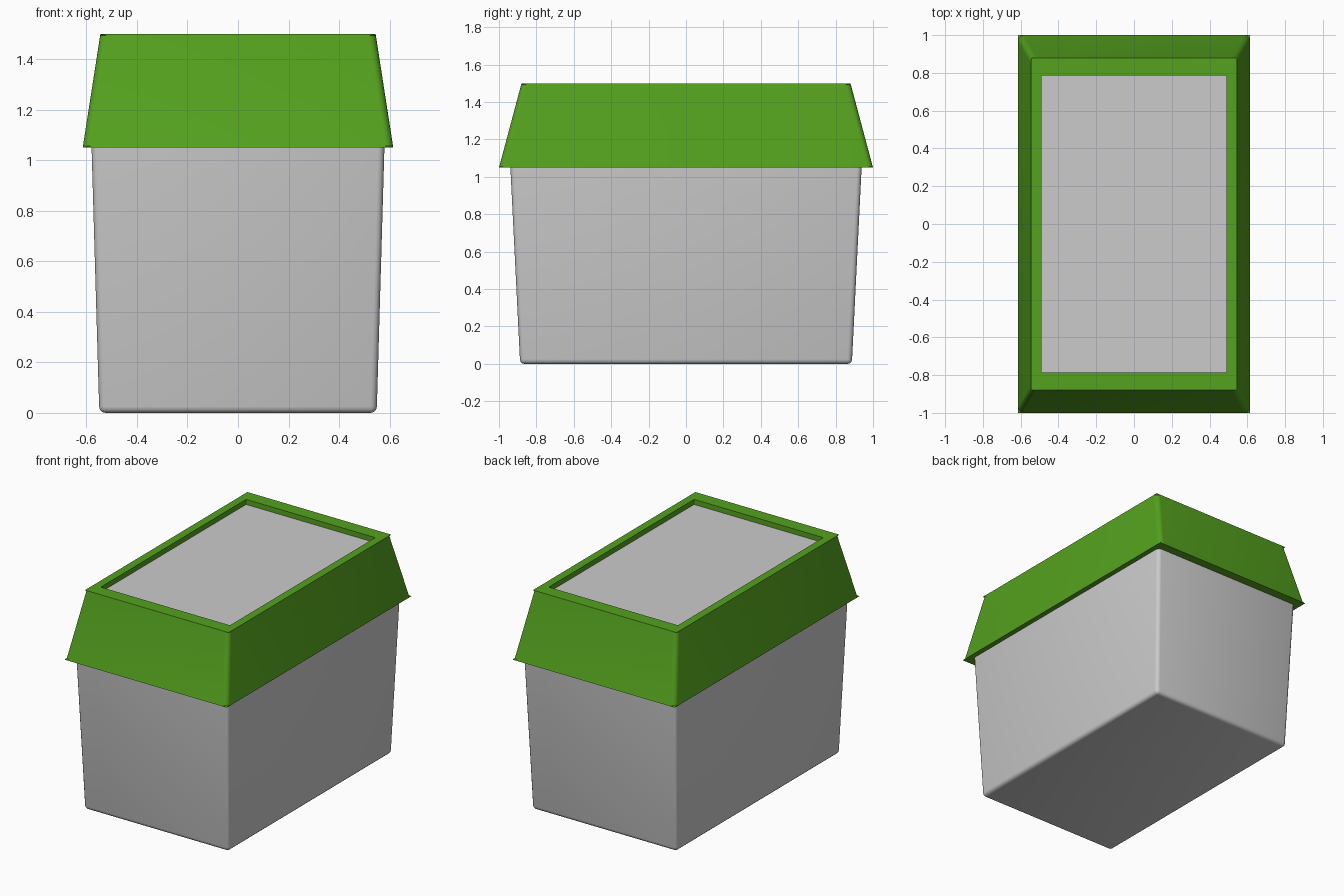
import bpy, bmesh, math

if "Cube" in bpy.data.objects:
    bpy.data.objects.remove(bpy.data.objects["Cube"])

def rounded_rect(hx, hy, r, n=3):
    """Rectangle outline with rounded corners (r tiny = square corner)."""
    pts = []
    for i, (sx, sy) in enumerate([(1, 1), (-1, 1), (-1, -1), (1, -1)]):
        for k in range(n + 1):
            a = math.pi / 2 * (i + k / n)
            pts.append((sx * (hx - r) + r * math.cos(a), sy * (hy - r) + r * math.sin(a)))
    return pts

def loft(name, rings, closed=False, color=None):
    """Skin a list of (half x, half y, corner radius, z) rings."""
    bm = bmesh.new()
    loops = [[bm.verts.new((x, y, z)) for x, y in rounded_rect(hx, hy, r)]
             for hx, hy, r, z in rings]
    pairs = list(zip(loops, loops[1:]))
    if closed:
        pairs.append((loops[-1], loops[0]))
    else:
        bm.faces.new(loops[0][::-1])
        bm.faces.new(loops[-1])
    for a, b in pairs:
        for i in range(len(a)):
            j = (i + 1) % len(a)
            bm.faces.new((a[i], a[j], b[j], b[i]))
    bmesh.ops.recalc_face_normals(bm, faces=bm.faces)
    me = bpy.data.meshes.new(name)
    bm.to_mesh(me)
    bm.free()
    ob = bpy.data.objects.new(name, me)
    bpy.context.collection.objects.link(ob)
    if color:
        mat = bpy.data.materials.new(name + "_colour")
        mat.diffuse_color = color
        mat.use_nodes = True
        mat.node_tree.nodes["Principled BSDF"].inputs["Base Color"].default_value = mat.diffuse_color
        me.materials.append(mat)
    bpy.ops.object.select_all(action='DESELECT')
    ob.select_set(True)
    bpy.context.view_layer.objects.active = ob
    bpy.ops.object.shade_smooth_by_angle(angle=math.radians(40))
    return ob

# Tapered bin body with a rounded bottom edge
R = 0.025
bottom = []
for k in range(4):
    a = math.pi / 2 * k / 3
    inset = R * (1 - math.sin(a))
    bottom.append((0.55 - inset, 0.888 - inset, max(R - inset, 0.002), R * (1 - math.cos(a))))
loft("bin_body", bottom + [(0.581, 0.941, R, 1.09)])

# Sloping lid frame: softened corners, sharp tips at its top and bottom rims
loft("lid_frame", [
    (0.49, 0.787, 0.0005, 1.05),
    (0.615, 1.0, 0.0005, 1.05),
    (0.614, 0.998, 0.03, 1.056),
    (0.546, 0.881, 0.03, 1.494),
    (0.545, 0.88, 0.0005, 1.5),
    (0.49, 0.787, 0.0005, 1.5),
], closed=True, color=(0.09, 0.36, 0.013, 1))

# Recessed panel inside the frame
loft("lid_panel", [(0.492, 0.789, 0.0005, 1.44), (0.492, 0.789, 0.0005, 1.465)])
